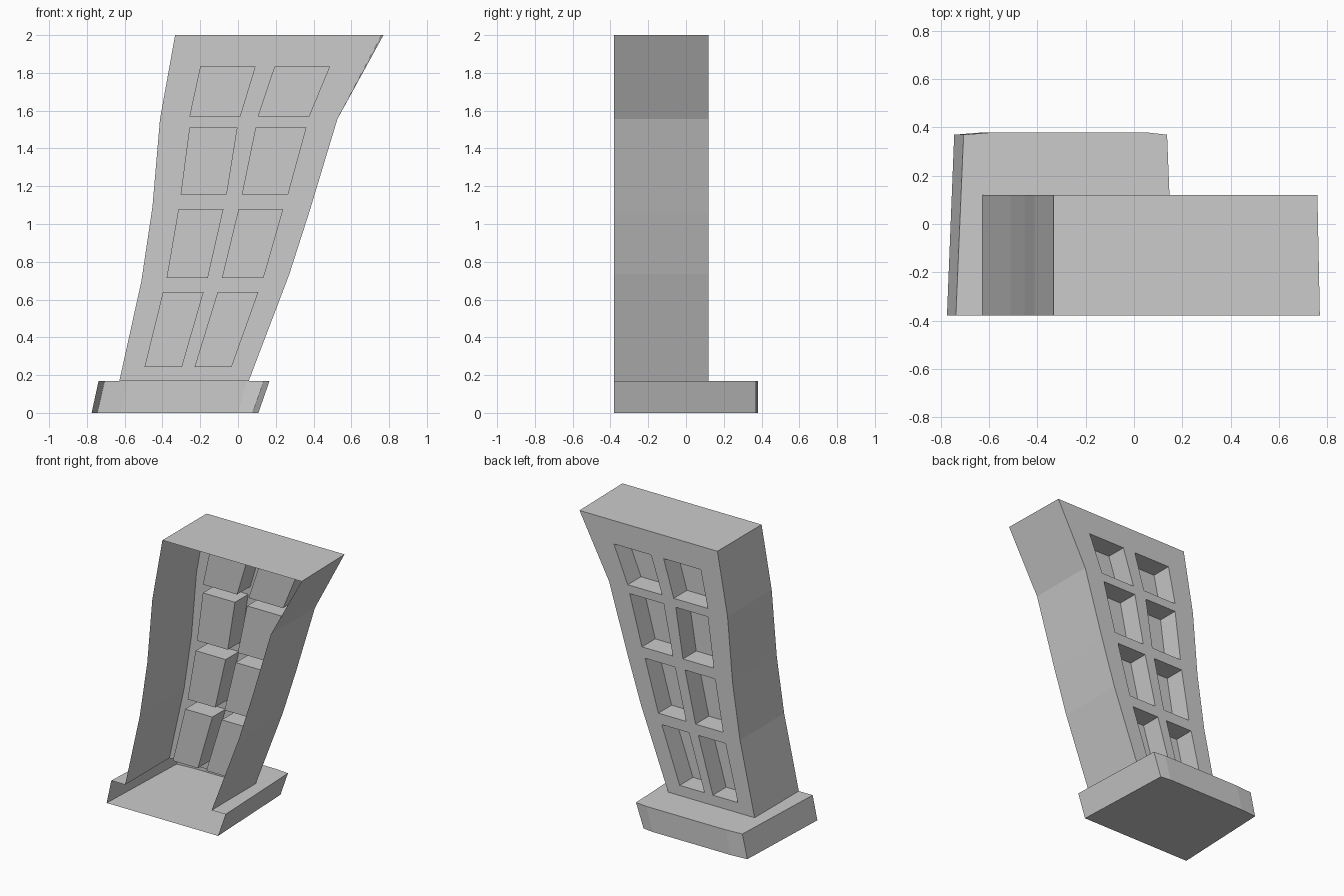
import bpy, bmesh

if "Cube" in bpy.data.objects:
    bpy.data.objects.remove(bpy.data.objects["Cube"])

FRONT, BACK, RECESS = -0.38, 0.12, -0.03
BASE_TOP = 0.17


def finish(name, bm):
    bmesh.ops.recalc_face_normals(bm, faces=bm.faces)
    mesh = bpy.data.meshes.new(name)
    bm.to_mesh(mesh)
    bm.free()
    bpy.context.collection.objects.link(bpy.data.objects.new(name, mesh))


def bridge(bm, a, b, closed=True):
    """Quads between two equal rows of vertices."""
    n = len(a)
    for i in range(n if closed else n - 1):
        j = (i + 1) % n
        bm.faces.new((a[i], a[j], b[j], b[i]))


# Curved leaning shaft: side and top walls, open at the front
left = [(-0.628, BASE_TOP), (-0.512, 0.695), (-0.453, 1.09), (-0.413, 1.555), (-0.333, 2.0)]
right = [(0.77, 2.0), (0.526, 1.555), (0.378, 1.065), (0.272, 0.735), (0.057, BASE_TOP)]
outline = left + right

bm = bmesh.new()
front = [bm.verts.new((x, FRONT, z)) for x, z in outline]
back = [bm.verts.new((min(x, 0.76), BACK, z)) for x, z in outline]
bridge(bm, front, back, closed=False)
panel_edges = [bm.edges.get((back[i], back[i + 1])) for i in range(len(back) - 1)]
panel_edges.append(bm.edges.new((back[-1], back[0])))

# Window rows: top z, bottom z, then x at top and bottom for both columns
rows = [
    (1.833, 1.57, (-0.20, 0.093, 0.193, 0.487), (-0.257, 0.013, 0.105, 0.378)),
    (1.51, 1.155, (-0.257, -0.003, 0.093, 0.362), (-0.304, -0.06, 0.02, 0.265)),
    (1.08, 0.715, (-0.315, -0.077, 0.003, 0.24), (-0.378, -0.16, -0.085, 0.135)),
    (0.64, 0.243, (-0.397, -0.182, -0.108, 0.108), (-0.495, -0.297, -0.23, -0.034)),
]
for zt, zb, top, bot in rows:
    for c in (0, 2):
        corners = [(bot[c], zb), (bot[c + 1], zb), (top[c + 1], zt), (top[c], zt)]
        rim = [bm.verts.new((x, BACK, z)) for x, z in corners]
        floor = [bm.verts.new((x, RECESS, z)) for x, z in corners]
        bridge(bm, rim, floor)
        bm.faces.new(floor)
        panel_edges += [bm.edges.get((rim[i], rim[(i + 1) % 4])) for i in range(4)]

# Back panel pierced by the windows
bmesh.ops.triangle_fill(bm, edges=panel_edges, use_beauty=True, normal=(0, 1, 0))
finish("leaning_shaft", bm)

# Sheared plinth with slightly bowed back, open at the front
ys = (FRONT, 0.37, 0.38, 0.38, 0.37, FRONT)
low_x = (-0.775, -0.745, -0.62, 0.0, 0.077, 0.108)
high_x = (-0.738, -0.706, -0.58, 0.047, 0.137, 0.167)
bm = bmesh.new()
low = [bm.verts.new((x, y, 0)) for x, y in zip(low_x, ys)]
high = [bm.verts.new((x, y, BASE_TOP)) for x, y in zip(high_x, ys)]
bridge(bm, low, high, closed=False)
bm.faces.new(low)

# Top ledge running around the foot of the shaft
foot = [bm.verts.new((x, y, BASE_TOP)) for x, y in
        ((0.057, FRONT), (0.057, BACK), (-0.628, BACK), (-0.628, FRONT))]
bm.faces.new(high + foot)
finish("plinth", bm)
